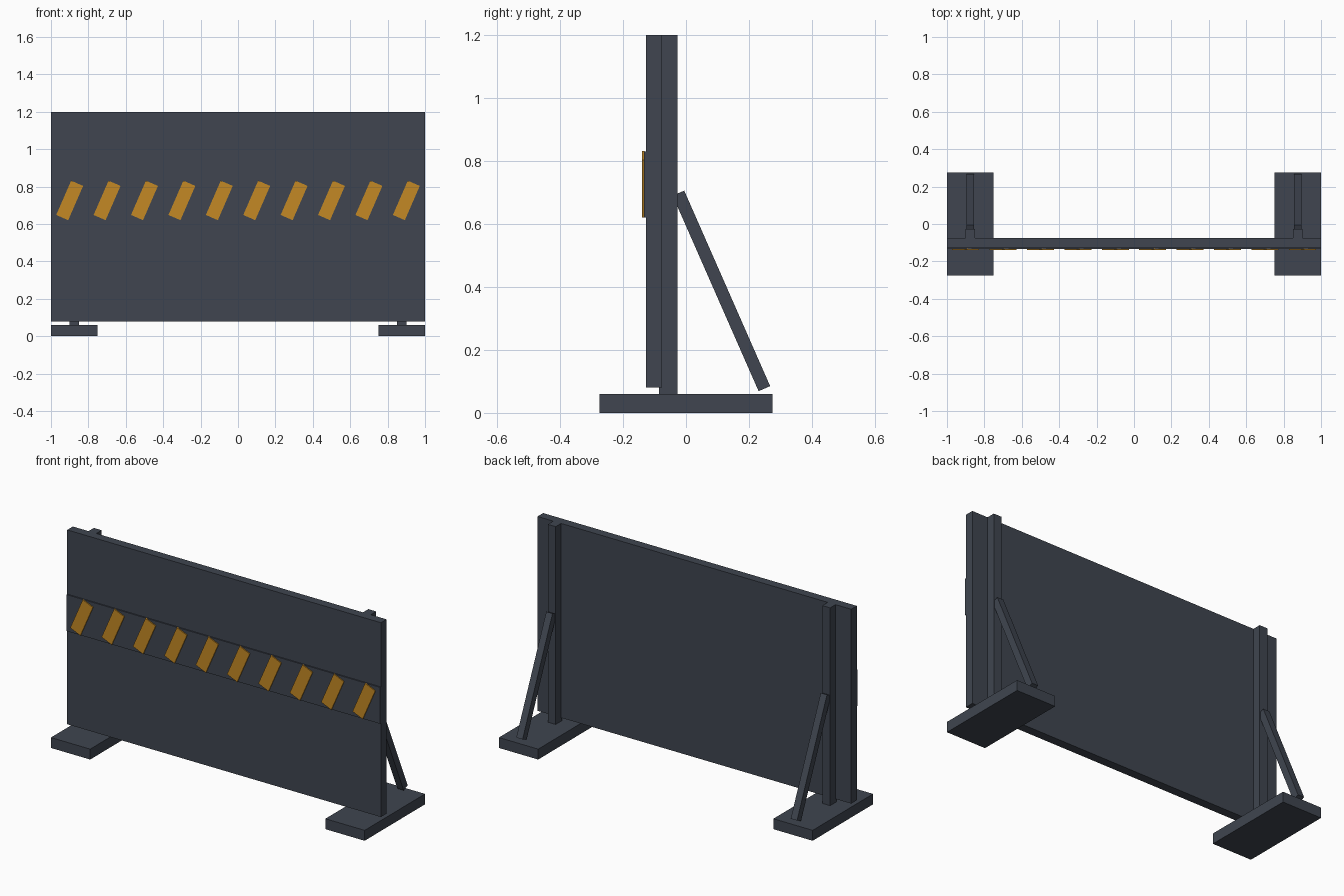
import bpy
from math import atan2, hypot, radians

cube = bpy.data.objects.get("Cube")
if cube:
    bpy.data.objects.remove(cube, do_unlink=True)


def make_material(name, rgb):
    mat = bpy.data.materials.new(name)
    mat.use_nodes = True
    color = (*rgb, 1)
    mat.diffuse_color = color
    mat.node_tree.nodes["Principled BSDF"].inputs["Base Color"].default_value = color
    return mat


slate = make_material("slate", (0.05, 0.06, 0.08))
amber = make_material("amber", (0.55, 0.25, 0.018))


def box(name, x, y, z, mat):
    """Box spanning the given (low, high) ranges."""
    spans = (x, y, z)
    center = [(lo + hi) / 2 for lo, hi in spans]
    bpy.ops.mesh.primitive_cube_add(size=1, location=center)
    obj = bpy.context.object
    obj.name = name
    obj.scale = [hi - lo for lo, hi in spans]
    obj.data.materials.append(mat)
    return obj


# Main board and the raised band across its front
box("panel", (-1, 1), (-0.127, -0.076), (0.08, 1.2), slate)
box("band", (-1, 1), (-0.134, -0.127), (0.62, 0.83), slate)

# Slanted warning stripes
for i in range(10):
    x = -0.9 + 0.2 * i
    stripe = box(f"stripe_{i + 1}", (x - 0.035, x + 0.035),
                 (-0.14, -0.132), (0.626, 0.826), amber)
    stripe.rotation_euler.y = radians(23.5)

# Foot, post and diagonal brace on each side
top, bottom = (-0.024, 0.698), (0.249, 0.077)
dy, dz = top[0] - bottom[0], top[1] - bottom[1]
for side, sign in (("left", 1), ("right", -1)):
    x = 0.875 * sign
    box(f"{side}_foot", (x - 0.125, x + 0.125), (-0.275, 0.275), (0, 0.06), slate)
    box(f"{side}_post", (x - 0.025, x + 0.025), (-0.085, -0.027), (0.06, 1.2), slate)
    half = hypot(dy, dz) / 2
    cy, cz = (top[0] + bottom[0]) / 2, (top[1] + bottom[1]) / 2
    brace = box(f"{side}_brace", (x - 0.02, x + 0.02), (cy - 0.02, cy + 0.02),
                (cz - half, cz + half), slate)
    brace.rotation_euler.x = atan2(-dy, dz)
